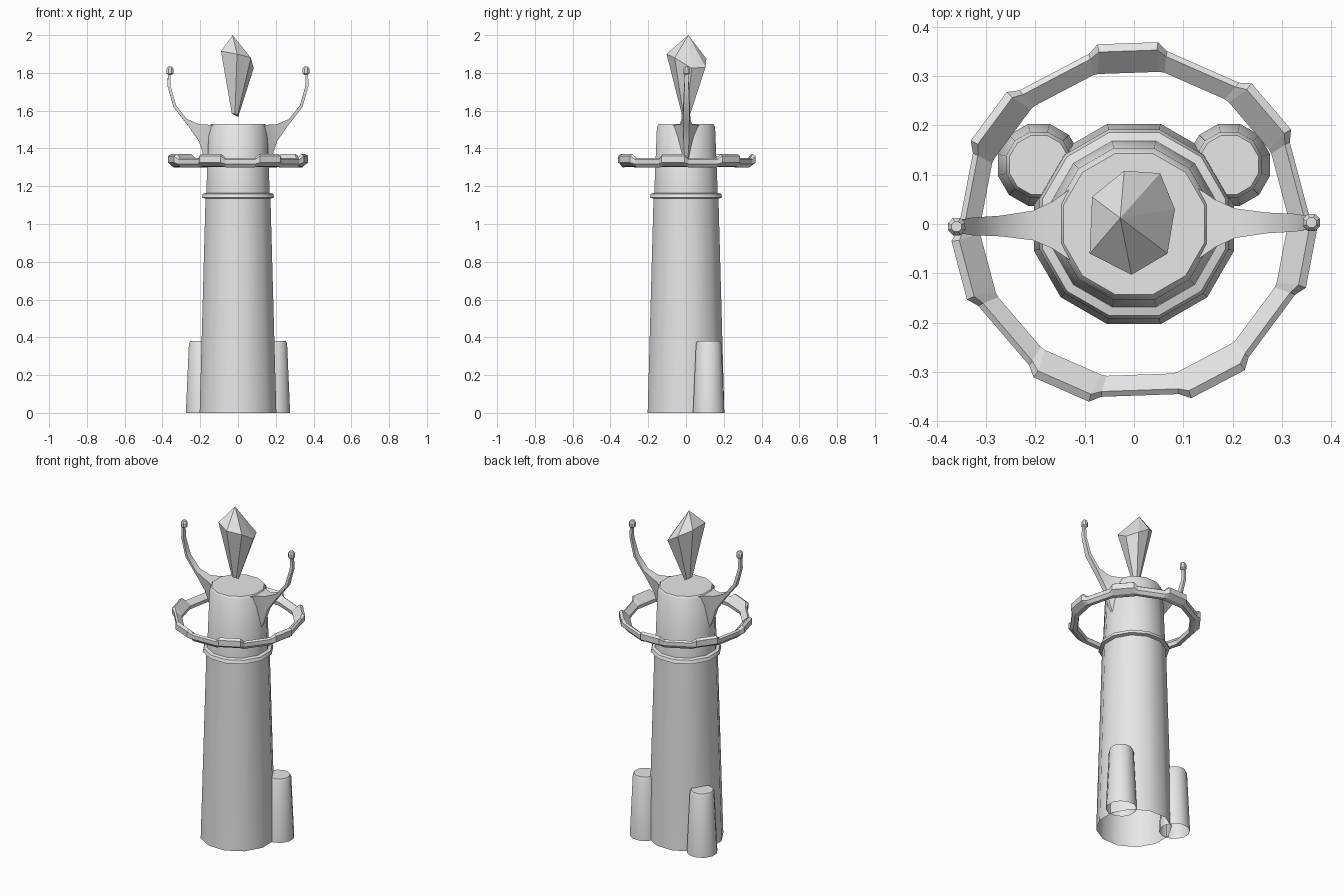
import bpy, math
from mathutils import Vector

if "Cube" in bpy.data.objects:
    bpy.data.objects.remove(bpy.data.objects["Cube"])

stone = bpy.data.materials.new("pale_grey_stone")
stone.diffuse_color = (0.8, 0.8, 0.8, 1)
stone.use_nodes = True
stone.node_tree.nodes["Principled BSDF"].inputs["Base Color"].default_value = stone.diffuse_color


def build(name, verts, faces, smooth=None):
    me = bpy.data.meshes.new(name)
    me.from_pydata([tuple(v) for v in verts], [], faces)
    me.materials.append(stone)
    ob = bpy.data.objects.new(name, me)
    bpy.context.collection.objects.link(ob)
    if smooth:
        bpy.ops.object.select_all(action='DESELECT')
        ob.select_set(True)
        bpy.context.view_layer.objects.active = ob
        bpy.ops.object.shade_smooth_by_angle(angle=math.radians(smooth))
    return ob


def loft(rings, closed=False, cap_start=False, cap_end=False):
    """Join equal-length vertex rings with quads."""
    n, m = len(rings[0]), len(rings)
    verts = [v for r in rings for v in r]
    faces = []
    for i in range(m if closed else m - 1):
        a, b = i * n, ((i + 1) % m) * n
        for j in range(n):
            k = (j + 1) % n
            faces.append((a + j, a + k, b + k, b + j))
    if cap_start:
        faces.append(tuple(reversed(range(n))))
    if cap_end:
        faces.append(tuple(range((m - 1) * n, m * n)))
    return verts, faces


def turned(name, profile, cx=0.0, cy=0.0, n=12):
    """Twelve-sided turned shell, open below, closed on top; radii are across flats."""
    k = 1 / math.cos(math.pi / n)
    rings = [[(cx + r * k * math.cos((j + .5) * math.tau / n),
               cy + r * k * math.sin((j + .5) * math.tau / n), z)
              for j in range(n)] for r, z in profile]
    return build(name, *loft(rings, cap_end=True), smooth=35)


# Main tower with a lip two thirds of the way up
turned("tower", [(.203, 0), (.172, 1.135), (.192, 1.14), (.186, 1.16),
                 (.168, 1.165), (.154, 1.515), (.143, 1.53)])

# Two small turrets at the back of the base
for side, label in ((-1, "left"), (1, "right")):
    turned("turret_" + label, [(.083, 0), (.067, .365), (.06, .38)], side * .193, .12)

# Floating ring: seven raised teeth with low links between them
sections = []
for i in range(7):
    centre = math.radians(92) + i * math.tau / 7
    for off, inner_off, raised in ((-12.86, -13.5, 0), (-9.5, -11.5, 1),
                                   (9.5, 11.5, 1), (12.86, 13.5, 0)):
        a, b = centre + math.radians(off), centre + math.radians(inner_off)
        prof = [(.313, 1.325, b), (.318, 1.302, b),
                (.342, 1.30 + .005 * raised, a),
                (.357 + .015 * raised, 1.318 + .007 * raised, a),
                (.357 + .015 * raised, 1.342 + .018 * raised, a),
                (.346 + .01 * raised, 1.35 + .02 * raised, a)]
        sections.append([(r * math.cos(t), r * math.sin(t), z) for r, z, t in prof])
build("floating_ring", *loft(sections, closed=True))

# Horns: upper x, upper z, upper half width, lower x, lower z, lower half width
horn = [(.13, 1.522, .072, .150, 1.29, .004),
        (.165, 1.526, .048, .185, 1.37, .010),
        (.205, 1.528, .030, .208, 1.44, .014),
        (.270, 1.555, .021, .262, 1.517, .015),
        (.328, 1.628, .018, .342, 1.620, .015),
        (.357, 1.730, .013, .373, 1.730, .011),
        (.357, 1.800, .009, .371, 1.800, .009)]
knob = [(.010, 1.790), (.019, 1.798), (.019, 1.822), (.011, 1.834)]
for turn, label in ((math.pi + .015, "left"), (.008, "right")):
    rings = [[(xu, w, zu), (xu, -w, zu), (xl, -v, zl), (xl, v, zl)]
             for xu, zu, w, xl, zl, v in horn]
    h = build("horn_" + label, *loft(rings, cap_start=True, cap_end=True), smooth=30)
    rings = [[(.36 + r * math.cos(j * math.tau / 8 + .39),
               r * math.sin(j * math.tau / 8 + .39), z) for j in range(8)] for r, z in knob]
    k = build("horn_knob_" + label, *loft(rings, cap_start=True, cap_end=True))
    h.rotation_euler.z = k.rotation_euler.z = turn

# Crystal: uneven seven-sided girdle, a point above, a small blunt end below
girdle = [Vector(p) for p in ((-.02, .108, 1.875), (-.085, .055, 1.91), (-.09, -.06, 1.915),
                              (-.005, -.103, 1.90), (.068, -.06, 1.88), (.083, .03, 1.825),
                              (.053, .103, 1.83))]
mid = sum(girdle, Vector()) / 7
foot = [Vector((-.015, 0, 1.578)) + (p - mid) * .2 for p in girdle]
verts, faces = loft([foot, girdle], cap_start=True)
verts.append(Vector((-.028, .012, 2.0)))
faces += [(7 + j, 7 + (j + 1) % 7, 14) for j in range(7)]
build("crystal", verts, faces)

# Keep every shell facing outwards
import bmesh
for ob in bpy.data.objects:
    bm = bmesh.new()
    bm.from_mesh(ob.data)
    bmesh.ops.recalc_face_normals(bm, faces=bm.faces)
    bm.to_mesh(ob.data)
    bm.free()
